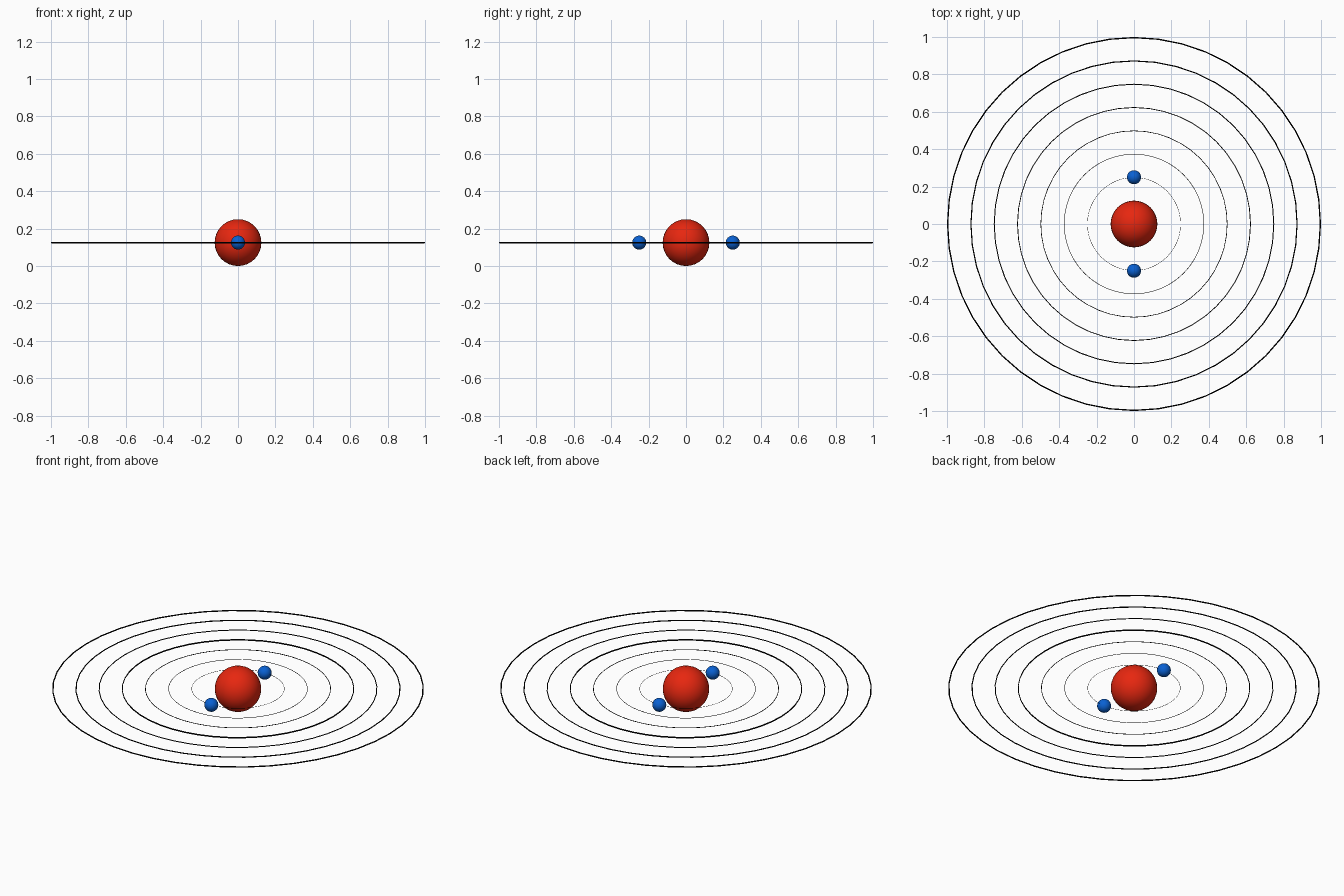
import bpy

if "Cube" in bpy.data.objects:
    bpy.data.objects.remove(bpy.data.objects["Cube"])

CENTRE_Z = 0.125


def material(name, rgb):
    mat = bpy.data.materials.new(name)
    mat.diffuse_color = (*rgb, 1.0)
    mat.use_nodes = True
    mat.node_tree.nodes["Principled BSDF"].inputs["Base Color"].default_value = mat.diffuse_color
    return mat


RED = material("red", (0.8, 0.02, 0.005))
BLUE = material("blue", (0.003, 0.12, 0.65))
BLACK = material("black", (0.0, 0.0, 0.0))


def finish(name, mat):
    obj = bpy.context.object
    obj.name = name
    obj.data.materials.append(mat)
    bpy.ops.object.shade_smooth()
    return obj


def ball(name, radius, y, mat):
    bpy.ops.mesh.primitive_uv_sphere_add(
        segments=32, ring_count=16, radius=radius, location=(0, y, CENTRE_Z))
    return finish(name, mat)


# Central nucleus and its two electrons on the innermost orbit
ball("nucleus", 0.125, 0, RED)
for side, y in (("front", -0.25), ("back", 0.25)):
    ball(f"electron_{side}", 0.0375, y, BLUE)

# Seven thin concentric orbits, with the wire growing with the radius
for i in range(7):
    radius = 0.25 + 0.125 * i
    wire = 0.0035 * radius
    bpy.ops.mesh.primitive_torus_add(
        major_segments=48, minor_segments=12,
        major_radius=radius - wire, minor_radius=wire,
        location=(0, 0, CENTRE_Z))
    ring = finish(f"orbit_ring_{i + 1}", BLACK)
    # The fourth orbit is a slightly taller band
    if i == 3:
        ring.scale.z = 2.0
